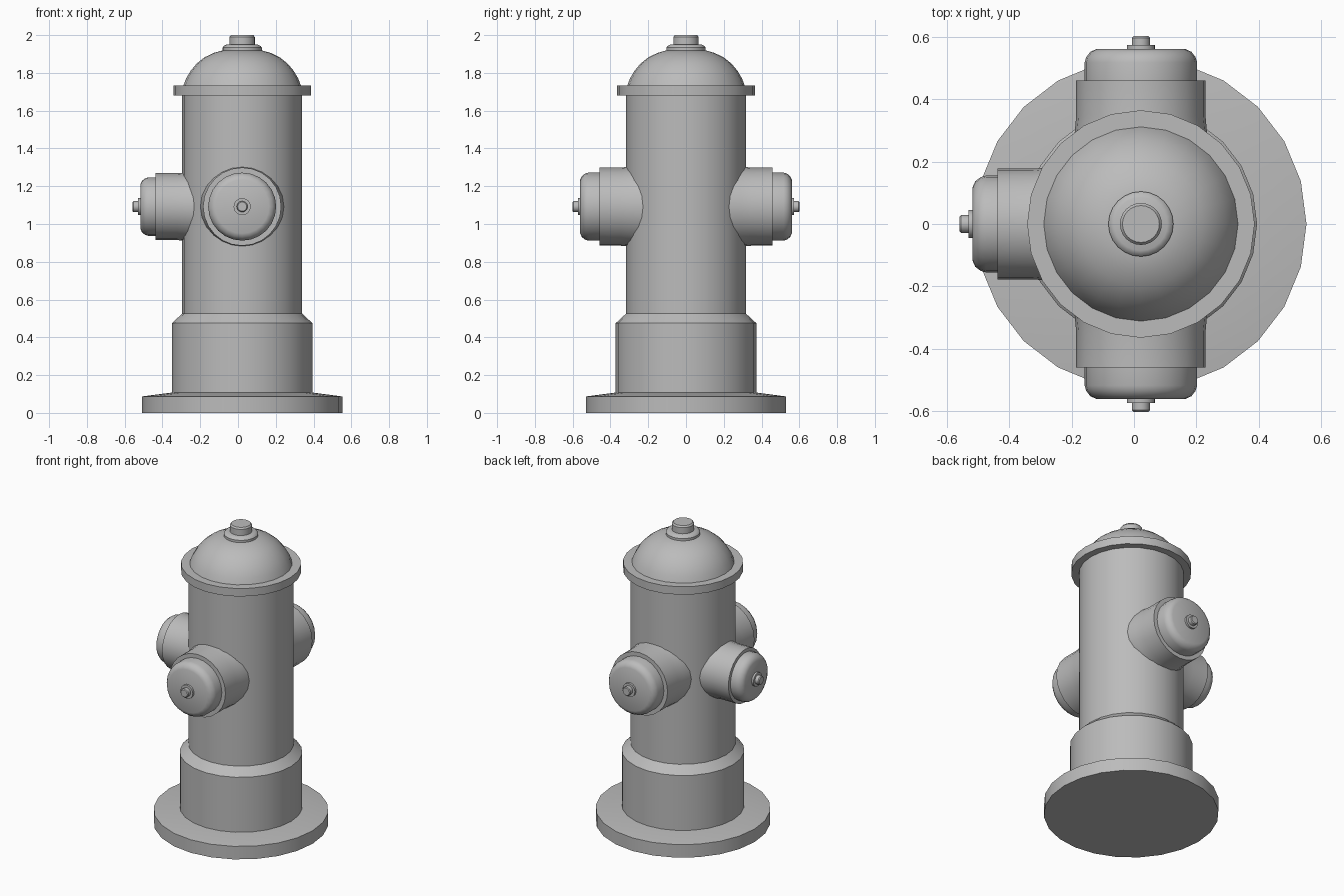
import bpy, bmesh, math
from mathutils import Matrix, Vector

cube = bpy.data.objects.get("Cube")
if cube:
    bpy.data.objects.remove(cube, do_unlink=True)

SIDES = 24
AXIS_X = 0.022       # barrel axis, offset by the single side outlet
OUTLET_Z = 1.092

iron = bpy.data.materials.new("grey iron")
iron.use_nodes = True
GREY = (0.5, 0.5, 0.5, 1)
iron.diffuse_color = GREY
iron.node_tree.nodes["Principled BSDF"].inputs["Base Color"].default_value = GREY


def lathe(name, profile, matrix, smooth=35):
    """Revolve (radius, height) points about local z and cap both ends."""
    bm = bmesh.new()
    rings = []
    for r, h in profile:
        rings.append([bm.verts.new((r * math.cos(a), r * math.sin(a), h))
                      for a in (math.tau * i / SIDES for i in range(SIDES))])
    for low, high in zip(rings, rings[1:]):
        for i in range(SIDES):
            j = (i + 1) % SIDES
            bm.faces.new((low[i], low[j], high[j], high[i]))
    bm.faces.new(rings[0][::-1])
    bm.faces.new(rings[-1])
    mesh = bpy.data.meshes.new(name)
    bm.to_mesh(mesh)
    bm.free()
    mesh.materials.append(iron)
    obj = bpy.data.objects.new(name, mesh)
    obj.matrix_world = matrix
    bpy.context.collection.objects.link(obj)
    bpy.ops.object.select_all(action='DESELECT')
    obj.select_set(True)
    bpy.context.view_layer.objects.active = obj
    bpy.ops.object.shade_smooth_by_angle(angle=math.radians(smooth))
    return obj


# Upright parts
upright = Matrix.Translation((AXIS_X, 0, 0))
lathe("base_plate", [(0.53, 0), (0.53, 0.087), (0.37, 0.108)], upright)
lathe("lower_barrel", [(0.372, 0.09), (0.372, 0.475), (0.318, 0.525)], upright)
lathe("barrel", [(0.318, 0.5), (0.318, 1.7)], upright)
lathe("bonnet_flange", [(0.364, 1.68), (0.364, 1.733)], upright)
lathe("bonnet", [(0.312, 1.73), (0.297, 1.77), (0.272, 1.812), (0.24, 1.85),
                 (0.2, 1.882), (0.15, 1.906), (0.1, 1.92)], upright)
lathe("top_washer", [(0.104, 1.915), (0.104, 1.934), (0.097, 1.943),
                     (0.085, 1.949)], upright)
lathe("top_nut", [(0.067, 1.94), (0.067, 1.99), (0.059, 2.0)], upright)


# Outlets, each a collar, cap, washer and nut along a horizontal direction
def outlet(side, direction, collar_r, cap_r, cap_end):
    turn = Vector(direction).to_track_quat('Z', 'Y').to_matrix().to_4x4()
    place = Matrix.Translation((AXIS_X, 0, OUTLET_Z)) @ turn
    lathe(side + "_outlet_collar",
          [(collar_r + 0.017, 0.2), (collar_r + 0.014, 0.23),
           (collar_r + 0.005, 0.29), (collar_r, 0.345), (collar_r, 0.459)], place)
    lathe(side + "_outlet_cap",
          [(cap_r, 0.44), (cap_r, cap_end - 0.043), (cap_r - 0.005, cap_end - 0.026),
           (cap_r - 0.018, cap_end - 0.009), (cap_r - 0.038, cap_end)], place)
    lathe(side + "_cap_washer",
          [(0.045, cap_end - 0.01), (0.045, cap_end + 0.013)], place)
    lathe(side + "_cap_nut",
          [(0.029, cap_end), (0.029, cap_end + 0.036), (0.024, cap_end + 0.041)], place)


outlet("front", (0, -1, 0), 0.207, 0.18, 0.56)
outlet("back", (0, 1, 0), 0.207, 0.18, 0.56)
outlet("right", (-1, 0, 0), 0.177, 0.155, 0.539)
